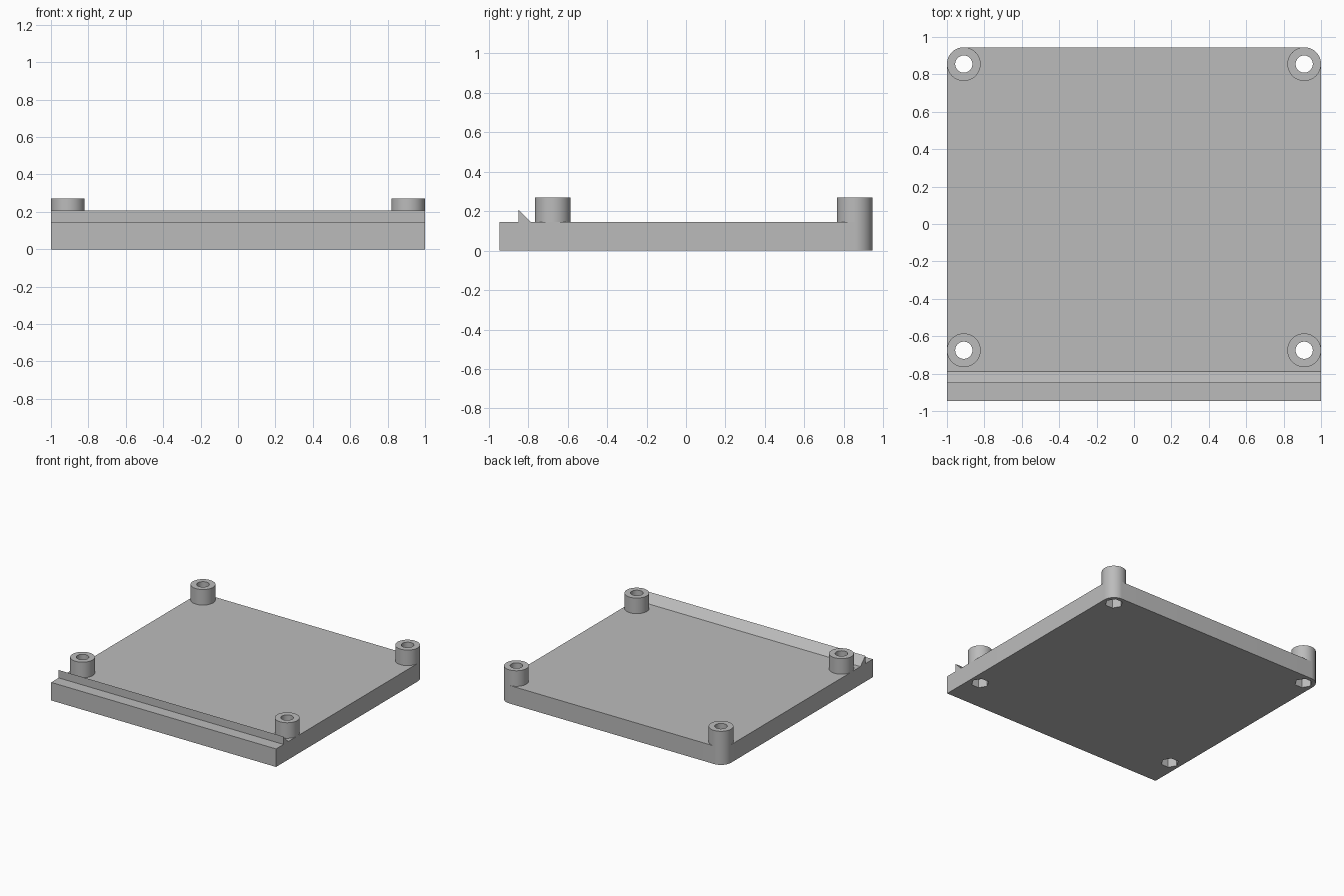
import bpy, bmesh
from math import sin, cos, pi

TOP, BOSS_TOP = 0.145, 0.27
BOSS_R, HOLE_R = 0.09, 0.046
NUT_R, NUT_DEPTH = 0.066, 0.07
X, BACK, FRONT = 0.91, 0.855, -0.675
EDGE_Y = 0.945
SPOTS = {"front_right": (-X, FRONT), "front_left": (X, FRONT),
         "back_right": (-X, BACK), "back_left": (X, BACK)}

if "Cube" in bpy.data.objects:
    bpy.data.objects.remove(bpy.data.objects["Cube"], do_unlink=True)

grey = bpy.data.materials.new("light_grey")
grey.use_nodes = True
colour = (0.5, 0.5, 0.5, 1)
grey.diffuse_color = colour
grey.node_tree.nodes["Principled BSDF"].inputs["Base Color"].default_value = colour


def make(name, bm):
    bmesh.ops.recalc_face_normals(bm, faces=bm.faces)
    mesh = bpy.data.meshes.new(name)
    bm.to_mesh(mesh)
    bm.free()
    mesh.materials.append(grey)
    obj = bpy.data.objects.new(name, mesh)
    bpy.context.collection.objects.link(obj)
    return obj


def activate(obj):
    bpy.ops.object.select_all(action='DESELECT')
    obj.select_set(True)
    bpy.context.view_layer.objects.active = obj


def smooth(obj):
    activate(obj)
    bpy.ops.object.shade_smooth_by_angle(angle=pi / 6)


def ring(cx, cy, r, n, start=0.0, sweep=2 * pi):
    return [(cx + r * cos(start + sweep * i / n), cy + r * sin(start + sweep * i / n))
            for i in range(n)]


def prism(bm, outline, vector):
    face = bm.faces.new([bm.verts.new(p) for p in outline])
    new = bmesh.ops.extrude_face_region(bm, geom=[face])["geom"]
    verts = [v for v in new if isinstance(v, bmesh.types.BMVert)]
    bmesh.ops.translate(bm, verts=verts, vec=vector)


def cutters(name, r, n, low, high):
    bm = bmesh.new()
    for x, y in SPOTS.values():
        prism(bm, [(px, py, low) for px, py in ring(x, y, r, n)], (0, 0, high - low))
    obj = make(name, bm)
    obj.hide_render = True
    return obj


# Base plate, with the two back corners rounded around the bosses
outline = [(-1, -EDGE_Y), (1, -EDGE_Y)]
outline += ring(X, BACK, BOSS_R, 16, 0, pi / 2) + [(X, EDGE_Y)]
outline += ring(-X, BACK, BOSS_R, 16, pi / 2, pi / 2) + [(-1, BACK)]
bm = bmesh.new()
prism(bm, [(x, y, 0) for x, y in outline], (0, 0, TOP))
plate = make("base_plate", bm)

# Screw holes through the plate and hexagonal nut pockets underneath
for cutter in (cutters("screw_hole_cutter", HOLE_R, 64, -0.1, 0.4),
               cutters("nut_pocket_cutter", NUT_R, 6, -0.1, NUT_DEPTH)):
    activate(plate)
    mod = plate.modifiers.new("cut", 'BOOLEAN')
    mod.operation, mod.solver, mod.object = 'DIFFERENCE', 'EXACT', cutter
    bpy.ops.object.modifier_apply(modifier=mod.name)
    bpy.data.objects.remove(cutter, do_unlink=True)
smooth(plate)

# Hollow screw bosses standing on the plate
for label, (x, y) in SPOTS.items():
    bm = bmesh.new()
    n = 64
    section = [(BOSS_R, TOP), (BOSS_R, BOSS_TOP), (HOLE_R, BOSS_TOP), (HOLE_R, TOP)]
    rings = [[bm.verts.new((px, py, z)) for px, py in ring(x, y, r, n)] for r, z in section]
    for a, b in zip(rings, rings[1:] + rings[:1]):
        for i in range(n):
            j = (i + 1) % n
            bm.faces.new((a[i], a[j], b[j], b[i]))
    smooth(make(label + "_boss", bm))

# Wedge-shaped ridge along the front
bm = bmesh.new()
prism(bm, [(-1, y, z) for y, z in ((-0.85, TOP), (-0.788, TOP), (-0.85, 0.208))], (2, 0, 0))
make("front_ridge", bm)
